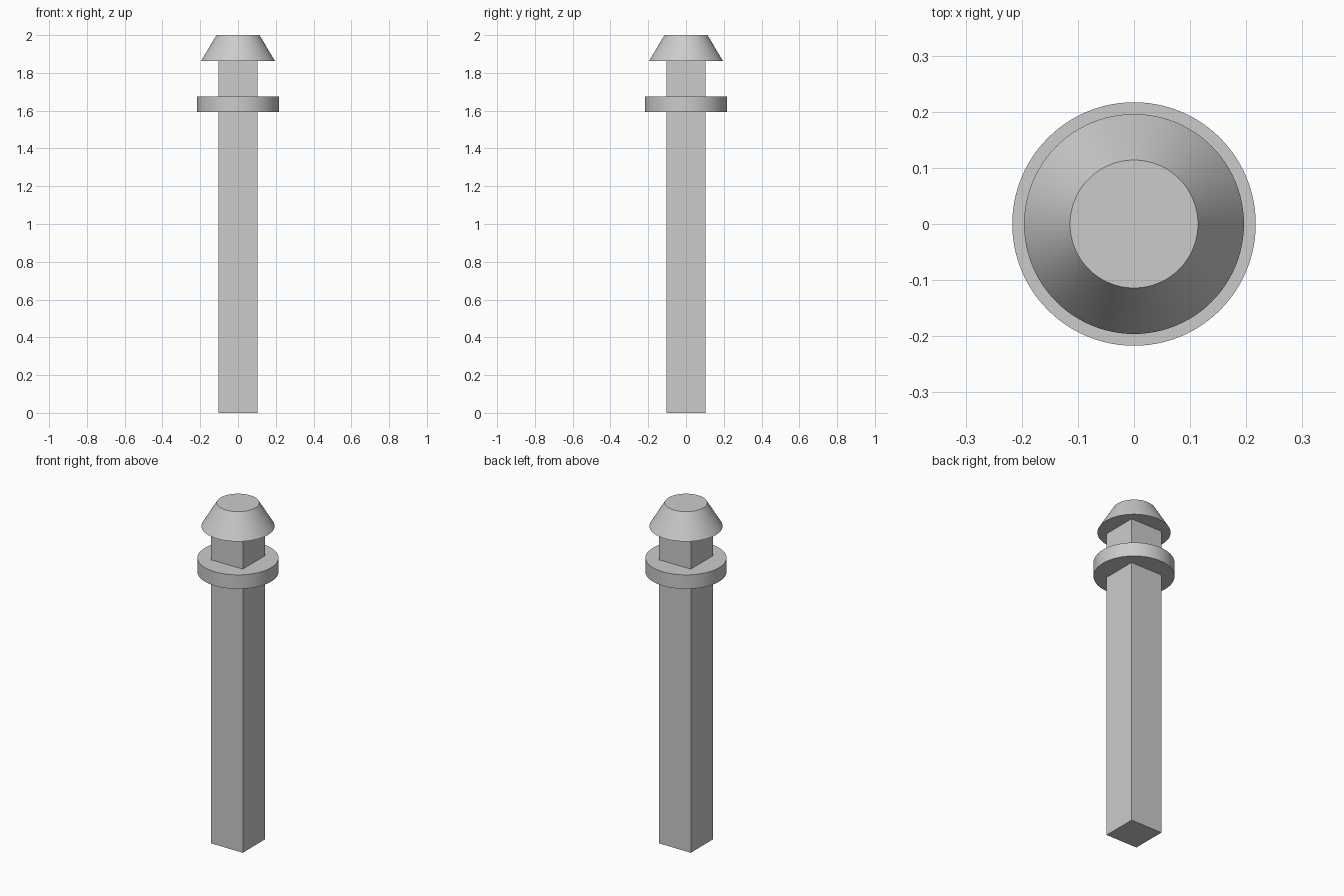
import bpy
import math

cube = bpy.data.objects.get("Cube")
if cube:
    bpy.data.objects.remove(cube, do_unlink=True)

grey = bpy.data.materials.new("light grey")
grey.use_nodes = True
colour = (0.6, 0.6, 0.6, 1)
grey.diffuse_color = colour
grey.node_tree.nodes["Principled BSDF"].inputs["Base Color"].default_value = colour


def finish(name):
    obj = bpy.context.object
    obj.name = name
    obj.data.materials.append(grey)
    return obj


def round_part(name, bottom_radius, top_radius, low, high):
    bpy.ops.mesh.primitive_cone_add(
        vertices=96, radius1=bottom_radius, radius2=top_radius,
        depth=high - low, location=(0, 0, (low + high) / 2))
    bpy.ops.object.shade_smooth_by_angle(angle=math.radians(30))
    return finish(name)


# Square post, running up to the underside of the cap
POST_WIDTH, POST_TOP = 0.208, 1.862
bpy.ops.mesh.primitive_cube_add(size=1, location=(0, 0, POST_TOP / 2))
post = finish("post")
post.scale = (POST_WIDTH, POST_WIDTH, POST_TOP)
bpy.ops.object.transform_apply(location=False, rotation=False, scale=True)

# Flat round collar and tapered cap
round_part("collar", 0.217, 0.217, 1.592, 1.675)
round_part("cap", 0.196, 0.114, POST_TOP, 2.0)
